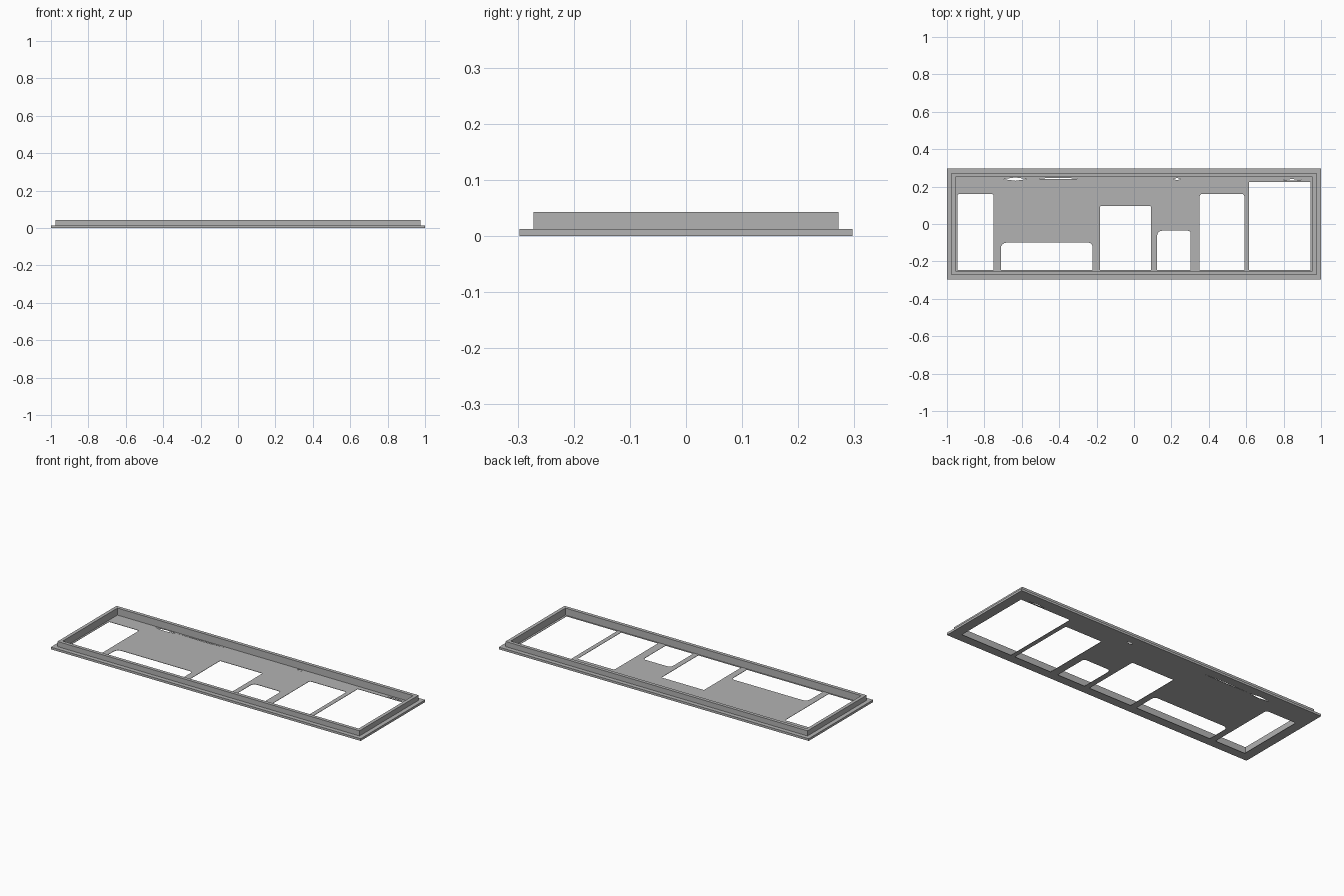
import bpy, bmesh, math

if "Cube" in bpy.data.objects:
    bpy.data.objects.remove(bpy.data.objects["Cube"])

HALF_X, HALF_Y, SHEET = 1.0, 0.297, 0.002

steel = bpy.data.materials.new("brushed grey steel")
steel.use_nodes = True
grey = (0.45, 0.45, 0.45, 1)
steel.diffuse_color = grey
steel.node_tree.nodes["Principled BSDF"].inputs["Base Color"].default_value = grey


def finish(bm, name):
    bmesh.ops.recalc_face_normals(bm, faces=bm.faces)
    mesh = bpy.data.meshes.new(name)
    bm.to_mesh(mesh)
    bm.free()
    mesh.materials.append(steel)
    obj = bpy.data.objects.new(name, mesh)
    bpy.context.collection.objects.link(obj)
    return obj


def rectangle(inset=0):
    x, y = HALF_X - inset, HALF_Y - inset
    return [(-x, -y), (x, -y), (x, y), (-x, y)]


def opening(x0, x1, y0, y1, left=0, right=0):
    """Port outline with square lower corners and rounded upper corners."""
    pts = [(x0, y0), (x1, y0)]
    for cx, r, start in ((x1 - right, right, 0), (x0 + left, left, 90)):
        steps = 4 if r else 0
        for i in range(steps + 1):
            a = math.radians(start + 90 * i / max(steps, 1))
            pts.append((cx + r * math.cos(a), y1 - r + r * math.sin(a)))
    return pts


def slit(x0, x1, y, width):
    """Narrow pointed gap in the sheet."""
    mid = (x0 + x1) / 2
    return [(x0, y), (mid, y - width / 2), (x1, y), (mid, y + width / 2)]


# Thin back sheet with port openings
LOW = -0.245
outlines = [
    rectangle(),
    opening(-0.945, -0.75, LOW, 0.16, 0.01, 0.012),
    opening(-0.712, -0.222, LOW, -0.1, 0.03, 0.02),
    opening(-0.183, 0.092, LOW, 0.096, 0.006, 0.006),
    opening(0.124, 0.303, LOW, -0.036, 0.025, 0.015),
    opening(0.351, 0.59, LOW, 0.16, 0.012, 0.012),
    opening(0.616, 0.943, LOW, 0.225),
    slit(-0.7, -0.57, 0.24, 0.018),
    slit(-0.56, -0.25, 0.243, 0.006),
    slit(0.21, 0.25, 0.24, 0.012),
    slit(0.79, 0.9, 0.236, 0.008),
]
bm = bmesh.new()
edges = []
for outline in outlines:
    verts = [bm.verts.new((x, y, 0)) for x, y in outline]
    edges += [bm.edges.new((v, verts[i - 1])) for i, v in enumerate(verts)]
bmesh.ops.triangle_fill(bm, edges=edges, use_beauty=True)
raised = bmesh.ops.extrude_face_region(bm, geom=bm.faces[:], use_keep_orig=True)
bmesh.ops.translate(bm, vec=(0, 0, SHEET),
                    verts=[g for g in raised["geom"] if isinstance(g, bmesh.types.BMVert)])
finish(bm, "port_sheet")

# Stepped surround: outer flange and upright rim, as (inset, height) section
section = [(0, SHEET), (0, 0.013), (0.025, 0.013), (0.025, 0.043),
           (0.045, 0.043), (0.045, SHEET)]
bm = bmesh.new()
loops = [[bm.verts.new((x, y, z)) for x, y in rectangle(inset)] for inset, z in section]
for k, loop in enumerate(loops):
    prev = loops[k - 1]
    for i in range(4):
        bm.faces.new((prev[i - 1], prev[i], loop[i], loop[i - 1]))
finish(bm, "flange_and_rim")
